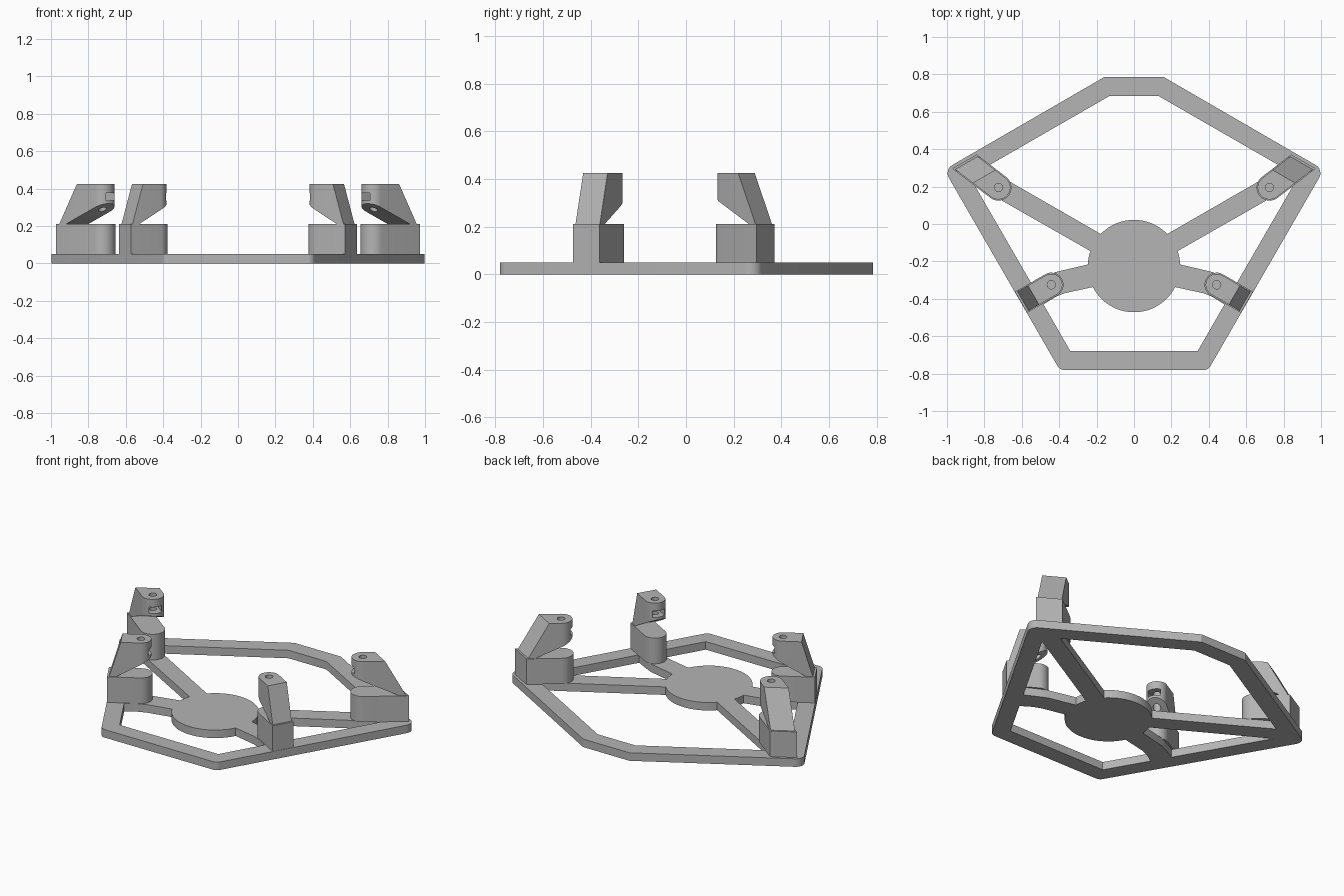
import bpy, bmesh
from math import radians, cos, sin, pi
from mathutils import Vector

if "Cube" in bpy.data.objects:
    bpy.data.objects.remove(bpy.data.objects["Cube"], do_unlink=True)

grey = bpy.data.materials.new("plain grey")
grey.use_nodes = True
colour = (0.46, 0.46, 0.46, 1)
grey.diffuse_color = colour
grey.node_tree.nodes["Principled BSDF"].inputs["Base Color"].default_value = colour

PLATE, POST, TOP, NOSE = 0.05, 0.21, 0.425, 0.32
HUB, HUB_R = Vector((0, -0.225)), 0.247


def polar(deg, r=1.0):
    return Vector((cos(radians(deg)), sin(radians(deg)))) * r


def arc(centre, r, a, b, n=12):
    return [centre + polar(a + (b - a) * i / n, r) for i in range(n + 1)]


def mirrored(pts):
    """Mirror an open right-hand outline across x = 0 and close it."""
    return pts + [Vector((-p.x, p.y)) for p in reversed(pts)]


def fillet(prev, corner, nxt, r, n=8):
    """Round one corner of an outline."""
    a, b = (prev - corner).normalized(), (nxt - corner).normalized()
    half = a.angle(b) / 2
    centre = corner + (a + b).normalized() * (r / sin(half))
    start = corner + a * (r * cos(half) / sin(half)) - centre
    end = corner + b * (r * cos(half) / sin(half)) - centre
    return [centre + start.lerp(end, i / n).normalized() * r for i in range(n + 1)]


def prism(bm, pts, z0, z1):
    face = bm.faces.new([bm.verts.new((p.x, p.y, z0)) for p in pts])
    new = bmesh.ops.extrude_face_region(bm, geom=[face])["geom"]
    bmesh.ops.translate(bm, vec=(0, 0, z1 - z0),
                        verts=[v for v in new if isinstance(v, bmesh.types.BMVert)])
    bmesh.ops.recalc_face_normals(bm, faces=bm.faces[:])


def finish(bm, name):
    mesh = bpy.data.meshes.new(name)
    bm.to_mesh(mesh)
    bm.free()
    ob = bpy.data.objects.new(name, mesh)
    bpy.context.collection.objects.link(ob)
    mesh.materials.append(grey)
    return ob


def activate(ob):
    bpy.ops.object.select_all(action='DESELECT')
    ob.select_set(True)
    bpy.context.view_layer.objects.active = ob


def smooth(ob):
    activate(ob)
    bpy.ops.object.shade_smooth_by_angle(angle=radians(30))


def cut(ob, outline, z0, z1):
    bm = bmesh.new()
    prism(bm, outline, z0, z1)
    tool = finish(bm, "cutter")
    tool.hide_render = True
    mod = ob.modifiers.new("cut", 'BOOLEAN')
    mod.operation, mod.solver, mod.object = 'DIFFERENCE', 'EXACT', tool
    activate(ob)
    bpy.ops.object.modifier_apply(modifier=mod.name)
    bpy.data.objects.remove(tool, do_unlink=True)


# Base plate: outer frame with the windows between the spokes cut out
V = Vector
top, side, low = V((0.16, 0.785)), V((1.015, 0.29)), V((0.397, -0.78))
outer = [top] + fillet(top, side, low, 0.05) + fillet(side, low, V((-0.397, -0.78)), 0.04)
bm = bmesh.new()
prism(bm, mirrored(outer), 0, PLATE)
plate = finish(bm, "base_plate")

upper_window = mirrored([V((0.13, 0.685)), V((0.795, 0.302))] + arc(HUB, HUB_R, 44, 90)[:-1])
lower_window = mirrored([V((0.34, -0.68)), V((0.484, -0.43)), V((0.42, -0.39)),
                         V((0.37, -0.37))] + arc(HUB, HUB_R, -27, -90)[:-1])
side_window = [V((0.853, 0.209)), V((0.547, -0.32)), V((0.47, -0.28)),
               V((0.42, -0.257))] + arc(HUB, HUB_R, 2, 19, 5)
for window in (upper_window, lower_window, side_window,
               [V((-p.x, p.y)) for p in side_window]):
    cut(plate, window, -0.1, 0.2)
smooth(plate)


def stadium(pivot, along, end_dir, reach, r):
    """Plan with a round nose at the pivot and a straight, possibly skewed, end."""
    u, e = polar(along), polar(end_dir)
    v = Vector((-u.y, u.x))
    ends = [pivot + u * ((reach - s * r * v.dot(e)) / u.dot(e)) + v * (s * r) for s in (-1, 1)]
    return ends + arc(pivot, r, along + 90, along + 270, 16)


def mount(label, pivot, along, end_dir, reach, r, lean):
    for side_name, s in (("left", 1), ("right", -1)):
        p = Vector((pivot[0] * s, pivot[1]))
        a, e = (along, end_dir) if s == 1 else (180 - along, 180 - end_dir)
        ed = polar(e)

        # Solid post on the plate
        bm = bmesh.new()
        prism(bm, stadium(p, a, e, reach, r), PLATE, POST)
        smooth(finish(bm, f"{label}_{side_name}_post"))

        # Leaning arm: trimmed by a sloped back and a sloped underside
        r2, back = r - 0.006, reach - 0.012
        bm = bmesh.new()
        prism(bm, stadium(p, a, e, back, r2), POST, TOP)
        inner = back - 0.04
        planes = (((back, POST), (TOP - POST, lean)),
                  ((inner, POST), (-(NOSE - POST), -(inner + r2))))
        for (d, z), (nd, nz) in planes:
            cutg = bmesh.ops.bisect_plane(
                bm, geom=bm.verts[:] + bm.edges[:] + bm.faces[:], dist=1e-5,
                plane_co=(p.x + ed.x * d, p.y + ed.y * d, z),
                plane_no=(ed.x * nd, ed.y * nd, nz), clear_outer=True)
            bmesh.ops.holes_fill(bm, edges=[g for g in cutg["geom_cut"]
                                            if isinstance(g, bmesh.types.BMEdge)])
        bmesh.ops.recalc_face_normals(bm, faces=bm.faces[:])
        arm = finish(bm, f"{label}_{side_name}_arm")

        # Screw hole and the slot in the nose
        cut(arm, arc(p, 0.022, 0, 360, 24)[:-1], POST, TOP + 0.1)
        u = polar(a)
        v = Vector((-u.y, u.x)) * 0.037
        cut(arm, [p - u * 0.1 - v, p + u * 0.03 - v, p + u * 0.03 + v, p - u * 0.1 + v],
            0.336, 0.376)
        smooth(arm)


mount("rear", (0.725, 0.195), 37.5, 60, 0.211, 0.07, 0.11)
mount("front", (0.442, -0.325), -30, -30, 0.187, 0.065, 0.065)
